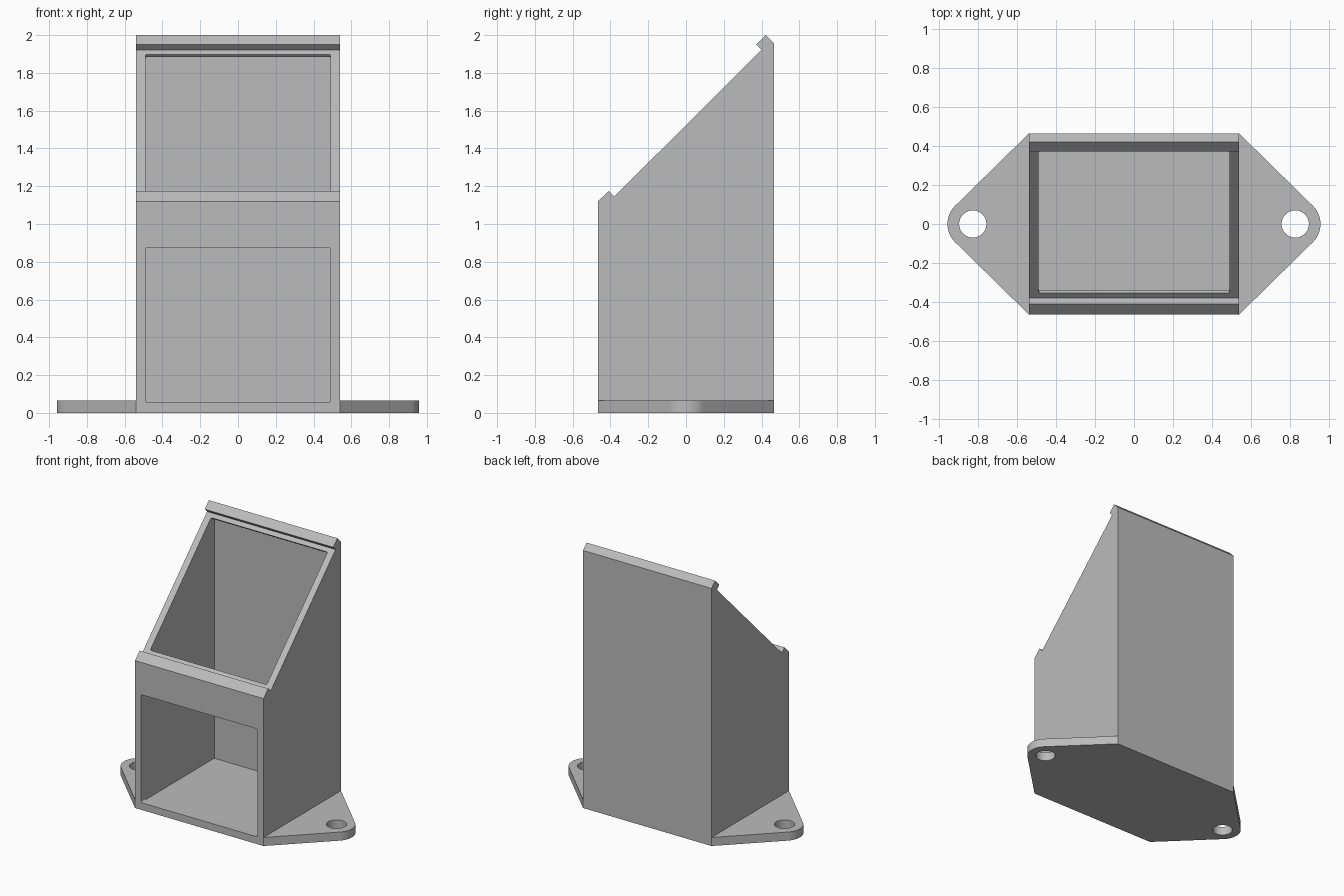
import bpy, bmesh, math
from mathutils import Matrix, Vector

if "Cube" in bpy.data.objects:
    bpy.data.objects.remove(bpy.data.objects["Cube"], do_unlink=True)

grey = bpy.data.materials.new("plain_grey")
grey.use_nodes = True
GREY = (0.5, 0.5, 0.5, 1)
grey.diffuse_color = GREY
grey.node_tree.nodes["Principled BSDF"].inputs["Base Color"].default_value = GREY

HALF_X, HALF_Y = 0.54, 0.465
WALL = 0.05
FLOOR = 0.055
PLATE = 0.065
SLOPE_Z = 1.525      # height of the 45 degree face at y = 0


def finish(name, bm):
    bmesh.ops.recalc_face_normals(bm, faces=bm.faces)
    mesh = bpy.data.meshes.new(name)
    bm.to_mesh(mesh)
    bm.free()
    mesh.materials.append(grey)
    obj = bpy.data.objects.new(name, mesh)
    bpy.context.collection.objects.link(obj)
    return obj


def prism(name, points, offset):
    """Extrude a closed outline of 3D points along an offset."""
    bm = bmesh.new()
    face = bm.faces.new([bm.verts.new(p) for p in points])
    new = bmesh.ops.extrude_face_region(bm, geom=[face])["geom"]
    bmesh.ops.translate(bm, vec=offset,
                        verts=[v for v in new if isinstance(v, bmesh.types.BMVert)])
    return finish(name, bm)


def side_prism(name, profile, half):
    return prism(name, [(-half, y, z) for y, z in profile], Vector((2 * half, 0, 0)))


def window_cutter(name, width, height, depth, centre, angle):
    """Box with rounded corners, its depth along local z, tilted about x."""
    bm = bmesh.new()
    bmesh.ops.create_cube(bm, size=1)
    bmesh.ops.scale(bm, vec=(width, height, depth), verts=bm.verts)
    edges = [e for e in bm.edges
             if abs(e.verts[0].co.z - e.verts[1].co.z) > depth / 2]
    bmesh.ops.bevel(bm, geom=edges, offset=0.012, segments=4, profile=0.5,
                    affect='EDGES')
    bm.transform(Matrix.Translation(centre) @ Matrix.Rotation(angle, 4, 'X'))
    return finish(name, bm)


def cut(obj, cutter):
    cutter.hide_render = True
    mod = obj.modifiers.new("cut", 'BOOLEAN')
    mod.operation, mod.solver, mod.object = 'DIFFERENCE', 'EXACT', cutter
    bpy.context.view_layer.objects.active = obj
    bpy.ops.object.modifier_apply(modifier=mod.name)
    bpy.data.objects.remove(cutter, do_unlink=True)


# Housing: side profile with a hooked lip at each end of the slope
housing = side_prism("housing", [
    (-HALF_Y, 0), (HALF_Y, 0), (HALF_Y, 1.957), (0.422, 2.0), (0.372, 1.95),
    (0.4, 1.922), (-0.38, 1.145), (-0.41, 1.175), (-HALF_Y, 1.12)], HALF_X)

# Hollow inside, with a thin sloped panel left on top
inner = HALF_Y - WALL
roof = SLOPE_Z - 0.026
cut(housing, side_prism("cavity", [
    (-inner, FLOOR), (inner, FLOOR), (inner, roof + inner), (-inner, roof - inner)],
    HALF_X - WALL))

# Openings in the sloped panel and the front wall
opening = 2 * (HALF_X - WALL)
cut(housing, window_cutter("slope_opening", opening, 1.032, 0.1,
                           (0, 0.01, SLOPE_Z + 0.01), math.radians(45)))
cut(housing, window_cutter("front_opening", opening, 0.875 - FLOOR, 0.12,
                           (0, -HALF_Y, (0.875 + FLOOR) / 2), math.radians(90)))

# Mounting ear: straight sides tangent to a round tip, with a screw hole
EAR_X, EAR_R, HOLE_R = 0.828, 0.13, 0.07
to_corner = Vector((HALF_X - EAR_X, HALF_Y))
tangent = math.atan2(to_corner.y, to_corner.x) - math.acos(EAR_R / to_corner.length)
STEPS = 16
outline = [(HALF_X, -HALF_Y, 0)]
for i in range(STEPS + 1):
    a = tangent * (2 * i / STEPS - 1)
    outline.append((EAR_X + EAR_R * math.cos(a), EAR_R * math.sin(a), 0))
outline.append((HALF_X, HALF_Y, 0))
ears = prism("mounting_ears", outline, Vector((0, 0, PLATE)))

circle = [2 * math.pi * i / 40 for i in range(40)]
cut(ears, prism("screw_hole", [
    (EAR_X + HOLE_R * math.cos(a), HOLE_R * math.sin(a), -0.1) for a in circle],
    Vector((0, 0, 0.3))))
ears.modifiers.new("mirror", 'MIRROR').use_mirror_merge = False

# Smooth the round parts, keep the edges sharp
for obj in (housing, ears):
    bpy.ops.object.select_all(action='DESELECT')
    obj.select_set(True)
    bpy.context.view_layer.objects.active = obj
    bpy.ops.object.shade_smooth_by_angle(angle=math.radians(30))
